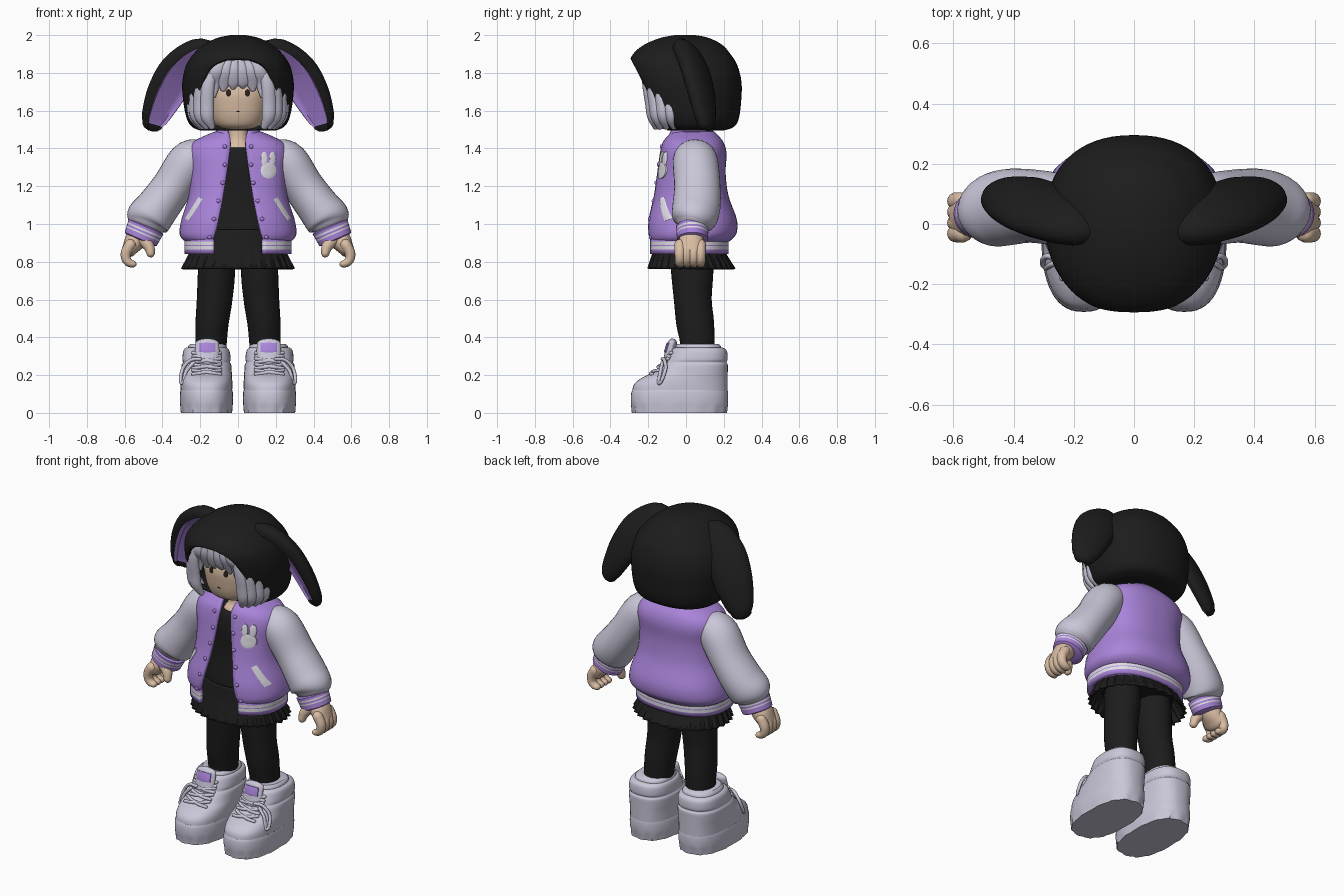
import bpy, bmesh
from math import sin, cos, pi, asin, sqrt, copysign, radians
from mathutils import Vector
from mathutils.bvhtree import BVHTree

cube = bpy.data.objects.get("Cube")
if cube:
    bpy.data.objects.remove(cube, do_unlink=True)


def material(name, rgb):
    m = bpy.data.materials.new(name)
    m.use_nodes = True
    m.diffuse_color = (*rgb, 1)
    m.node_tree.nodes["Principled BSDF"].inputs["Base Color"].default_value = (*rgb, 1)
    return m


black = material("soft_black", (.012, .012, .012))
purple = material("purple", (.4, .23, .7))
pale = material("pale_lavender", (.59, .565, .69))
white = material("white", (.74, .73, .79))
skin = material("skin", (.7, .51, .37))
brown = material("dark_brown", (.025, .014, .012))


def smooth(rows, steps):
    """Catmull-Rom interpolation of rows of numbers."""
    out = []
    for i in range(len(rows) - 1):
        a, b, c, d = (rows[max(i - 1, 0)], rows[i], rows[i + 1], rows[min(i + 2, len(rows) - 1)])
        for s in range(steps):
            t = s / steps
            out.append([q + t / 2 * (r - p + t * (2 * p - 5 * q + 4 * r - w + t * (3 * (q - r) + w - p)))
                        for p, q, r, w in zip(a, b, c, d)])
    return out + [list(rows[-1])]


def loft(name, rings, mats, rule=None, closed=True, caps=True, mirror=False, shell=0, cut=None):
    """Skin a list of point rings; rule(row, column) picks the material slot."""
    bm = bmesh.new()
    vs = [[bm.verts.new(p) for p in r] for r in rings]
    n = len(vs[0])
    for r in range(len(vs) - 1):
        for c in range(n if closed else n - 1):
            k = (c + 1) % n
            f = bm.faces.new((vs[r][c], vs[r][k], vs[r + 1][k], vs[r + 1][c]))
            f.material_index = rule(r, c) if rule else 0
    if caps and closed:
        bm.faces.new(vs[0])
        bm.faces.new(vs[-1])
    bmesh.ops.recalc_face_normals(bm, faces=bm.faces)
    if cut:
        bmesh.ops.bisect_plane(bm, geom=bm.verts[:] + bm.edges[:] + bm.faces[:], plane_co=cut[0],
                               plane_no=cut[1], clear_outer=True)
    mesh = bpy.data.meshes.new(name)
    bm.to_mesh(mesh)
    bm.free()
    for p in mesh.polygons:
        p.use_smooth = True
    mesh.set_sharp_from_angle(angle=radians(40))
    for m in mats:
        mesh.materials.append(m)
    ob = bpy.data.objects.new(name, mesh)
    bpy.context.collection.objects.link(ob)
    if shell:
        mod = ob.modifiers.new("thickness", 'SOLIDIFY')
        mod.thickness, mod.offset = shell, -1
    if mirror:
        ob.modifiers.new("mirror", 'MIRROR').use_mirror_merge = False
    return ob


def stack(name, rows, mats, e=2.4, n=48, steps=4, xc=0, gap=False, teeth=2, **kw):
    """Horizontal rounded sections: z, front y, back y, half width, then front gap and pleat depth."""
    rings = []
    for z, y0, y1, rx, g, pleat in smooth([(*r, 0, 0)[:6] for r in rows], steps):
        d = asin(min(1, max(g, 0) / rx) ** (e / 2))
        ring = []
        for i in range(n):
            a = -pi / 2 + d + i / (n - 1 if gap else n) * 2 * (pi - d)
            k = 1 - pleat * (i % teeth) / (teeth - 1)
            px, py = (copysign(abs(t) ** (2 / e), t) * k for t in (cos(a), sin(a)))
            ring.append((xc + rx * px, (y0 + y1) / 2 + (y1 - y0) / 2 * py, z))
        rings.append(ring)
    return loft(name, rings, mats, closed=not gap, **kw)


def sweep(name, rows, mats, hint=(0, 1, 0), n=16, steps=4, dish=False, bulge=1, **kw):
    """Oval tube along a path: x, y, z, radius across, radius along the hint; rounded ends."""
    rows = smooth(rows, steps)
    pts = [Vector(r[:3]) for r in rows]
    last = len(pts) - 1
    tans = [(pts[min(i + 1, last)] - pts[max(i - 1, 0)]).normalized() for i in range(last + 1)]
    secs = [(p, t, r[3], r[4]) for p, t, r in zip(pts, tans, rows)]

    def dome(sec, sign):
        p, t, a, b = sec
        return [(p + t * sign * bulge * min(a, b) * s, t, a * sqrt(1 - s * s), b * sqrt(1 - s * s))
                for s in (.4, .75, .97)]
    rings = []
    for p, t, ru, rv in dome(secs[0], -1)[::-1] + secs + dome(secs[-1], 1):
        v = Vector(hint)
        v = (v - t * v.dot(t)).normalized()
        u = t.cross(v)
        ring = []
        for i in range(n):
            a = 2 * pi * i / n
            s = .25 if dish and sin(a) > .6 and cos(a) > -.55 else sin(a)
            ring.append(p + u * ru * cos(a) + v * rv * s)
        rings.append(ring)
    return loft(name, rings, mats, **kw)


def surface(ob):
    return BVHTree.FromPolygons([v.co for v in ob.data.vertices], [p.vertices for p in ob.data.polygons])


def drop(tree, x, z, lift=0):
    hit = tree.ray_cast(Vector((x, -1, z)), Vector((0, 1, 0)))[0]
    return Vector((x, (hit.y if hit else -.08) - lift, z))


def plate(name, tree, outline, mat, lift=.006, **kw):
    """Thin plate that follows a surface from the front."""
    cx, cz = (sum(c) / len(outline) for c in zip(*outline))
    rings = [[drop(tree, cx + (x - cx) * s, cz + (z - cz) * s, h) for x, z in outline]
             for s, h in ((1, -.002), (1, lift * .8), (.85, lift), (.5, lift), (.05, lift))]
    return loft(name, rings, [mat], **kw)


def oval(x, z, rx, rz, n=16):
    return [(x + rx * cos(2 * pi * i / n), z + rz * sin(2 * pi * i / n)) for i in range(n)]


# Head, neck and face
head = stack("head", [(1.5, -.1, .05, .06), (1.513, -.15, .1, .11), (1.55, -.175, .15, .145),
                      (1.62, -.19, .17, .165), (1.72, -.19, .18, .175), (1.85, -.12, .12, .12)], [skin])
stack("neck", [(1.34, -.09, .12, .11), (1.41, -.075, .1, .075), (1.45, -.05, .08, .055),
               (1.54, -.05, .07, .055)], [skin], n=32)
face = surface(head)
plate("eyes", face, oval(.05, 1.694, .014, .02), brown, .004, mirror=True)
plate("mouth", face, oval(0, 1.595, .01, .0025), brown, .003)

# Hood, cut open along a slanted rim
stack("hood", [(1.495, -.1, .2, .2), (1.515, -.17, .255, .245), (1.56, -.21, .28, .272),
               (1.65, -.25, .292, .29), (1.75, -.28, .294, .295), (1.84, -.3, .272, .275),
               (1.9, -.28, .235, .235), (1.95, -.22, .19, .18), (1.985, -.135, .12, .11),
               (2, -.06, .05, .04)], [black], e=2.28, n=64, shell=.02,
      cut=((0, -.288, 1.865), Vector((0, -.37, -.19)).normalized()))
sweep("hood_ears", [(.12, -.03, 1.9, .05, .045), (.205, 0, 1.905, .09, .06), (.305, .045, 1.82, .118, .06),
                    (.382, .08, 1.69, .112, .056), (.437, .1, 1.57, .082, .047), (.452, .104, 1.53, .06, .04)],
      [black, purple], hint=(-.35, -.82, -.45), n=24, dish=True, mirror=True,
      rule=lambda r, c: int(2 <= c < 9 and 5 <= r < 23))

# Hair: cap under the hood, fringe locks and bobbed sides
stack("hair_cap", [(1.74, -.205, .2, .2), (1.8, -.22, .2, .2), (1.86, -.22, .15, .16),
                   (1.9, -.15, .1, .1)], [pale])
for i, tip in enumerate((1.675, 1.71, 1.72, 1.725, 1.71, 1.675)):
    x = (i - 2.5) * .05
    sweep(f"fringe_lock_{i + 1}", [(x * .6, -.228, 1.87, .02, .015), (x * .9, -.23, 1.81, .034, .016),
                                   (x, -.213 + abs(x) * .1, 1.75, .034, .014),
                                   (x * 1.05, -.2 + abs(x) * .1, tip, .014, .008)], [pale], hint=(0, -1, 0))
for i, (x, y) in enumerate(((.162, -.19), (.195, -.17), (.22, -.135), (.232, -.095))):
    sweep(f"side_locks_{i + 1}", [(x * .84, y - .02, 1.82, .03, .02), (x * .98, y - .017, 1.74, .036, .024),
                                  (x * 1.02, y, 1.64, .038, .026), (x, y + .01, 1.57, .036, .026),
                                  (x * .86, y + .03, 1.515, .018, .016)], [pale],
          hint=(.2 + i * .25, -1, 0), mirror=True)

# Top, pleated skirt and leggings
stack("top", [(.82, -.13, .19, .21), (.95, -.14, .18, .2), (1.15, -.115, .15, .17),
              (1.3, -.115, .15, .18), (1.39, -.1, .14, .16), (1.405, -.08, .12, .14)], [black])
stack("skirt", [(.97, -.15, .18, .21, 0, 0), (.89, -.165, .195, .245, 0, .02), (.845, -.178, .212, .262, 0, .03),
                (.765, -.205, .262, .303, 0, .06)],
      [black], e=2.1, n=90, teeth=3, caps=False, shell=.012)
sweep("legs", [(.115, .03, .88, .085, .11), (.114, .033, .75, .098, .112), (.124, .036, .6, .094, .1),
               (.137, .048, .48, .088, .1), (.142, .06, .38, .083, .092), (.145, .06, .28, .08, .09)],
      [black], n=32, bulge=.2, mirror=True)

# Open jacket with striped hem and standing collar
jacket = stack("jacket", [(.905, -.195, .225, .275, .132), (.925, -.205, .25, .3, .13), (.96, -.21, .27, .31, .12),
                          (1.03, -.205, .268, .298, .104), (1.15, -.175, .225, .262, .08),
                          (1.27, -.155, .21, .258, .06), (1.37, -.14, .215, .272, .046),
                          (1.43, -.125, .2, .245, .039), (1.47, -.095, .17, .17, .044),
                          (1.49, -.075, .15, .12, .052)],
               [purple], n=64, gap=True, shell=.02)
coat = surface(jacket)
stack("jacket_hem", [(z, -.205, .225, .283, .132) for z in (.842, .866, .884, .889, .907, .922)],
      [purple, white], n=64, gap=True, steps=1, shell=.025, rule=lambda r, c: int(r in (1, 3)))
stack("collar", [(1.46, -.1, .15, .125, .048), (1.49, -.09, .145, .118, .055), (1.515, -.08, .14, .108, .062)],
      [purple], gap=True, shell=.02)
slant = Vector((.07, -.11)).normalized()
across = Vector((-slant.y, slant.x))
mid = Vector((.235, 1.08))
corners = [mid + slant * .068 * a + across * .012 * b for a, b in ((-1, -1), (0, -1), (1, -1), (1, 1), (0, 1), (-1, 1))]
plate("pocket_trims", coat, [tuple(c) for c in corners], white, mirror=True)
for part, shape in (("face", oval(.162, 1.283, .042, .043)), ("ear_a", oval(.139, 1.345, .017, .038)),
                    ("ear_b", oval(.183, 1.345, .017, .038))):
    plate("bunny_patch_" + part, coat, shape, white, .009)
for i in range(6):
    z = .93 + i * .096
    x = .15 - .08 * min(1, i / 3.5)
    p = drop(coat, x, z)
    sweep(f"snap_buttons_{i + 1}", [(p.x, p.y + .005, z, .011, .011), (p.x, p.y - .002, z, .011, .011)],
          [purple], hint=(0, 0, 1), n=12, steps=1, bulge=.7, mirror=True)

# Sleeves, striped cuffs and hands
sweep("sleeves", [(.2, .045, 1.36, .095, .105), (.262, .05, 1.325, .112, .12), (.345, .06, 1.2, .108, .122),
                  (.425, .055, 1.09, .114, .127), (.475, .042, 1.025, .12, .118), (.49, .035, .995, .1, .088)],
      [pale], n=32, bulge=.4, mirror=True)
sweep("cuffs", [(.487 + k * .028, .034, .985 - k * .065, .1 - k * .008, .086 - k * .004)
                for k in (0, .2, .35, .5, .62, .8, 1)],
      [purple, white], n=32, steps=1, bulge=.15, mirror=True, rule=lambda r, c: int(r in (4, 6)))
sweep("palms", [(.512, .03, .95, .055, .055), (.545, .028, .91, .056, .068), (.575, .022, .865, .04, .075)],
      [skin], mirror=True)
for i in range(4):
    y = -.032 + i * .036
    sweep(f"fingers_{i + 1}", [(.57, y, .89, .03, .03), (.592, y, .85, .028, .029), (.592, y, .815, .025, .027),
                               (.575, y, .794, .022, .026), (.555, y, .788, .018, .023)], [skin], mirror=True, n=14)
sweep("thumbs", [(.515, -.005, .93, .034, .034), (.474, -.02, .885, .03, .03), (.462, -.03, .845, .022, .024)],
      [skin], mirror=True)

# Chunky shoes with notched soles and a padded ankle band
stack("shoe_soles", [(0, -.287, .217, .138, 0, .035), (.03, -.29, .221, .14, 0, .025), (.06, -.292, .223, .141),
                     (.105, -.29, .223, .14), (.12, -.284, .22, .137)],
      [pale], e=2.45, n=56, steps=2, xc=.167, mirror=True, teeth=4)
upper = stack("shoe_uppers", [(.105, -.285, .221, .136), (.15, -.276, .221, .137), (.185, -.235, .221, .136),
                              (.215, -.175, .221, .134), (.255, -.13, .221, .131), (.268, -.117, .214, .124),
                              (.282, -.108, .22, .128), (.315, -.09, .219, .125),
                              (.335, -.078, .212, .119), (.345, -.062, .195, .108)],
              [pale], e=2.5, xc=.167, mirror=True)
stack("shoe_linings", [(.32, -.06, .19, .105), (.352, -.055, .185, .102), (.366, -.045, .172, .09)],
      [pale], xc=.162, mirror=True)
tongue = sweep("shoe_tongues", [(.163, -.1, .26, .06, .025), (.163, -.086, .32, .064, .025),
                                (.163, -.072, .37, .062, .024)], [pale], hint=(0, -1, 0), n=24, mirror=True)
plate("tongue_labels", surface(tongue), [(.118, .322), (.163, .32), (.208, .322), (.206, .37), (.163, .372), (.12, .37)],
      purple, mirror=True)


# Laces
def cord(name, pts, r=.0095):
    sweep(name, [(*p, r, r) for p in pts], [pale], hint=(.1, .3, 1), n=12, mirror=True)


boot = surface(upper)
for i in range(4):
    for side, sign in (("inner", -1), ("outer", 1)):
        cord(f"lace_{side}_{i + 1}", [drop(boot, .166 + sign * k * .036, .215 + i * .031 + .005 * k, .005)
                                      for k in range(-2, 3)])
cord("lace_bows", [(.2, -.125, .285), (.25, -.115, .28), (.292, -.108, .235), (.304, -.13, .17),
                   (.29, -.145, .16), (.275, -.135, .22), (.235, -.125, .265)])
